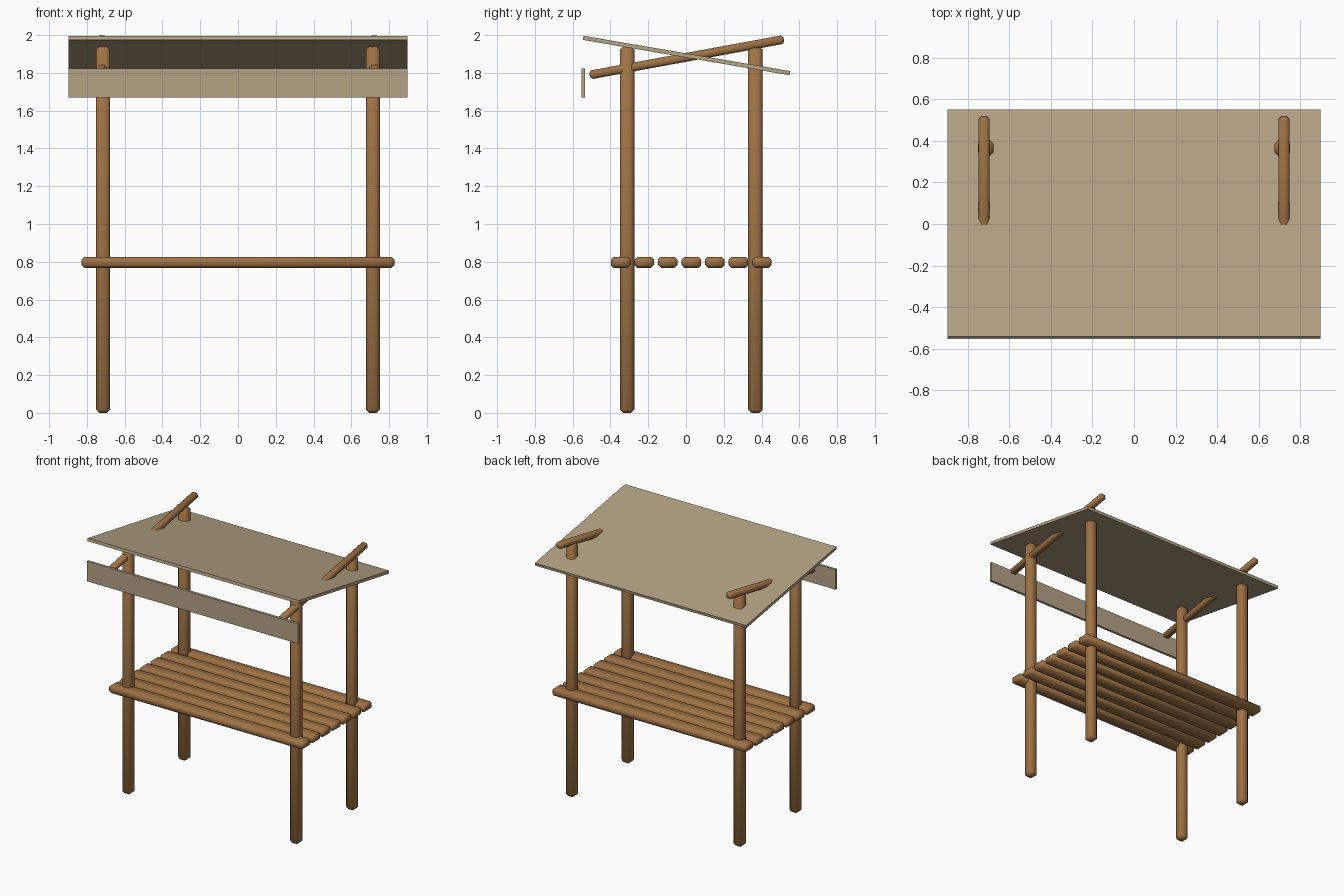
import bpy, bmesh, math

if "Cube" in bpy.data.objects:
    bpy.data.objects.remove(bpy.data.objects["Cube"])


def material(name, rgb):
    m = bpy.data.materials.new(name)
    m.diffuse_color = (*rgb, 1)
    m.use_nodes = True
    m.node_tree.nodes["Principled BSDF"].inputs["Base Color"].default_value = m.diffuse_color
    return m


wood = material("brown wood", (0.35, 0.17, 0.06))
cloth = material("tan panel", (0.46, 0.365, 0.235))


def box(name, centre, size, mat, bevel=0.0, tilt=0.0):
    """Box with chamfered edges, tilted about x."""
    bm = bmesh.new()
    bmesh.ops.create_cube(bm, size=1)
    bmesh.ops.scale(bm, vec=size, verts=bm.verts)
    if bevel:
        bmesh.ops.bevel(bm, geom=bm.edges[:], offset=bevel, segments=1,
                        affect='EDGES', profile=0.5)
    bmesh.ops.recalc_face_normals(bm, faces=bm.faces)
    mesh = bpy.data.meshes.new(name)
    bm.to_mesh(mesh)
    bm.free()
    mesh.materials.append(mat)
    ob = bpy.data.objects.new(name, mesh)
    bpy.context.collection.objects.link(ob)
    ob.location = centre
    ob.rotation_euler.x = tilt
    if bevel:
        bpy.ops.object.select_all(action='DESELECT')
        ob.select_set(True)
        bpy.context.view_layer.objects.active = ob
        bpy.ops.object.shade_smooth_by_angle(angle=math.radians(50))
    return ob


# Posts and sloping side rails, left and right
for side, x in (("left", -1), ("right", 1)):
    for end, y in (("front", -0.312), ("back", 0.367)):
        box(f"{side}_{end}_post", (x * 0.714, y, 0.97), (0.075, 0.077, 1.94),
            wood, 0.018)
    box(f"{side}_rail", (x * 0.722, 0.004, 1.883), (0.052, 1.045, 0.046),
        wood, 0.012, math.radians(10.4))

# Counter planks
for i in range(7):
    box(f"counter_plank_{i + 1}", (0, -0.346 + i * 0.1247, 0.797),
        (1.656, 0.103, 0.058), wood, 0.015)

# Sloping roof sheet and hanging front board
box("roof_sheet", (0, 0.003, 1.892), (1.797, 1.111, 0.022), cloth,
    tilt=math.radians(-9.7))
box("front_board", (0, -0.544, 1.746), (1.797, 0.019, 0.153), cloth)
